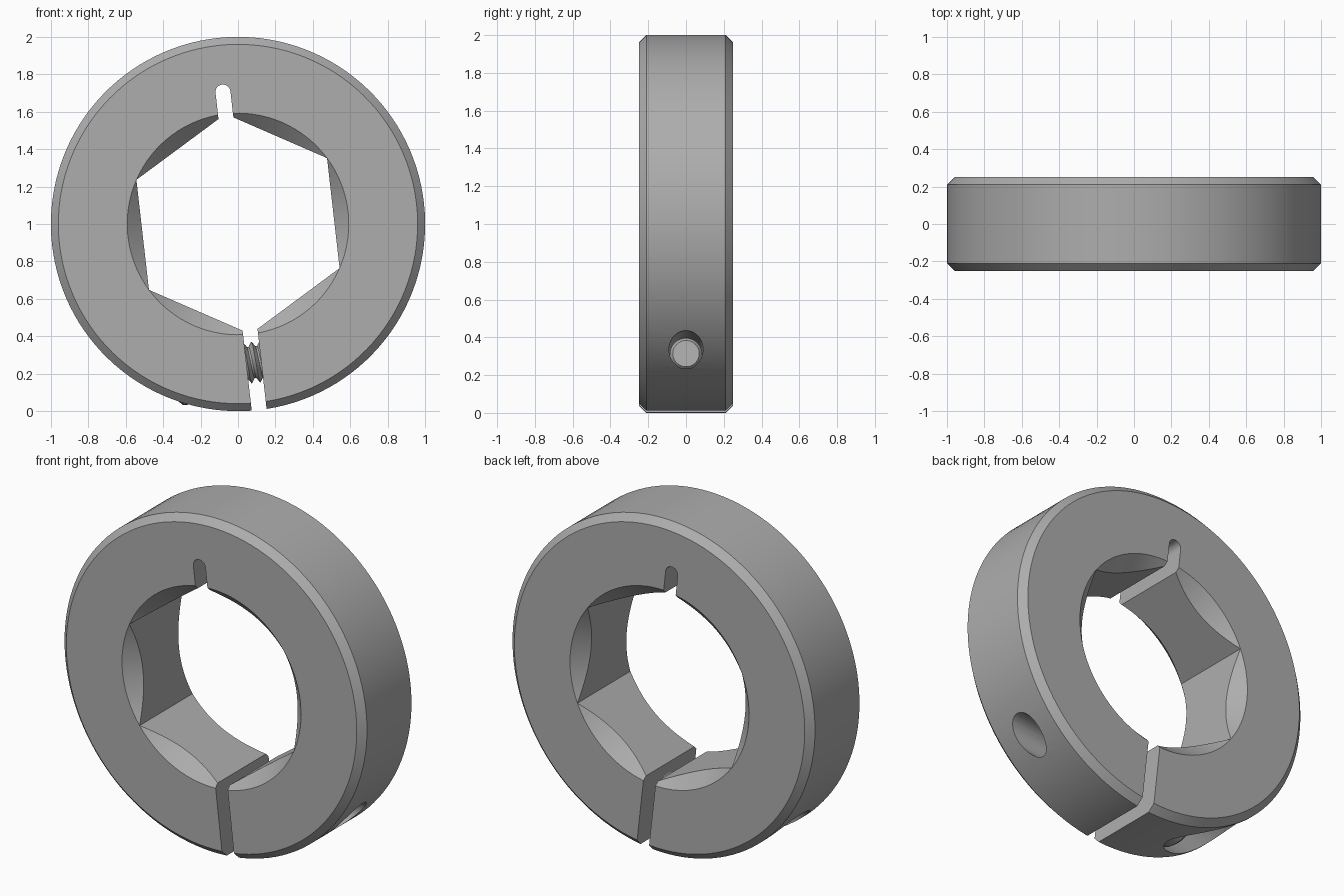
import bpy
import bmesh
from math import radians, pi
from mathutils import Matrix, Vector

if "Cube" in bpy.data.objects:
    bpy.data.objects.remove(bpy.data.objects["Cube"], do_unlink=True)

HALF = 0.25        # half thickness of the collar
BORE = 0.592       # hexagon corner radius
SCREW_Z = -0.744   # clamp screw height relative to the collar centre
SLOT = 0.08        # slot width
TO_Y = Matrix.Rotation(radians(-90), 4, 'X')
TO_X = Matrix.Rotation(radians(90), 4, 'Y')
PLACE = Matrix.Translation((0, 0, 1)) @ Matrix.Rotation(radians(-6.5), 4, 'Y')


def material(name, rgb):
    mat = bpy.data.materials.new(name)
    mat.use_nodes = True
    mat.diffuse_color = (*rgb, 1)
    mat.node_tree.nodes["Principled BSDF"].inputs["Base Color"].default_value = (*rgb, 1)
    return mat


steel = material("steel_grey", (0.42, 0.42, 0.42))


def finish(name, bm, matrix=Matrix()):
    bm.transform(matrix)
    bmesh.ops.recalc_face_normals(bm, faces=bm.faces)
    mesh = bpy.data.meshes.new(name)
    bm.to_mesh(mesh)
    bm.free()
    mesh.materials.append(steel)
    obj = bpy.data.objects.new(name, mesh)
    bpy.context.collection.objects.link(obj)
    return obj


def lathe(name, profile, sides, axis, turn=0.0):
    """Closed solid from (radius, position) rings around an axis."""
    bm = bmesh.new()
    rings = []
    for radius, along in profile:
        spin = [Matrix.Rotation(turn + 2 * pi * i / sides, 3, 'Z') for i in range(sides)]
        rings.append([bm.verts.new(s @ Vector((radius, 0, along))) for s in spin])
    for low, high in zip(rings, rings[1:]):
        for i in range(sides):
            j = (i + 1) % sides
            bm.faces.new((low[i], low[j], high[j], high[i]))
    bm.faces.new(rings[0])
    bm.faces.new(rings[-1])
    return finish(name, bm, axis)


def box(name, size, centre):
    bm = bmesh.new()
    bmesh.ops.create_cube(bm, size=1)
    return finish(name, bm, Matrix.Translation(centre) @ Matrix.Diagonal((*size, 1)))


def select(obj):
    bpy.ops.object.select_all(action='DESELECT')
    obj.select_set(True)
    bpy.context.view_layer.objects.active = obj


def cut(target, cutters):
    for cutter in cutters:
        cutter.hide_render = True
        mod = target.modifiers.new("cut", 'BOOLEAN')
        mod.operation, mod.solver, mod.object = 'DIFFERENCE', 'EXACT', cutter
        select(target)
        bpy.ops.object.modifier_apply(modifier=mod.name)
        bpy.data.objects.remove(cutter, do_unlink=True)


def settle(obj):
    obj.data.transform(PLACE)
    select(obj)
    bpy.ops.object.shade_smooth_by_angle(angle=radians(25))


# Collar body with chamfered rims
collar = lathe("clamp_collar", [(0.96, -HALF), (1, -HALF + 0.04),
                                (1, HALF - 0.04), (0.96, HALF)], 128, TO_Y)

# Hexagonal bore with conical lead-in at both faces
cutters = [lathe("hex_cutter", [(BORE, -0.4), (BORE, 0.4)], 6, TO_Y, pi / 6)]
for side in (-1, 1):
    cutters.append(lathe("lead_in_cutter", [(BORE + 0.05, side * (HALF + 0.05)),
                                            (BORE - 0.2, side * (HALF - 0.2))], 96, TO_Y))

# Clamping slot below, round-ended relief slot above
cutters.append(box("slot_cutter", (SLOT, 1, 0.8), (0, 0, -0.8)))
cutters.append(box("relief_cutter", (SLOT, 1, 0.31), (0, 0, 0.555)))
cutters.append(lathe("relief_end_cutter", [(SLOT / 2, -0.5), (SLOT / 2, 0.5)], 24,
                     Matrix.Translation((0, 0, 0.71)) @ TO_Y))

# Screw hole and counterbore for the head
screw_axis = Matrix.Translation((0, 0, SCREW_Z)) @ TO_X
cutters.append(lathe("hole_cutter", [(0.09, -0.3), (0.09, 1.1)], 40, screw_axis))
cutters.append(lathe("counterbore_cutter", [(0.195, -1.1), (0.195, -0.22)], 48, screw_axis))
cut(collar, cutters)
settle(collar)

# Clamp screw: socket head and shank
screw = lathe("clamp_screw", [(0.165, -0.42), (0.185, -0.40), (0.185, -0.22), (0.085, -0.22),
                              (0.085, 0.45), (0.07, 0.47)], 40, screw_axis)
cut(screw, [lathe("socket_cutter", [(0.1, -0.5), (0.1, -0.31)], 6, screw_axis)])
settle(screw)

# Helical thread seen in the slot
PITCH, TURNS = 0.045, 5
bm = bmesh.new()
start = -PITCH * TURNS / 2 - PITCH / 2
points = [bm.verts.new((r, 0, start + PITCH * t)) for r, t in ((0.078, 0), (0.112, 0.5), (0.078, 1))]
for a, b in zip(points, points[1:]):
    bm.edges.new((a, b))
thread = finish("screw_thread", bm)
mod = thread.modifiers.new("helix", 'SCREW')
mod.axis, mod.angle, mod.screw_offset = 'Z', 2 * pi, PITCH
mod.iterations, mod.steps, mod.render_steps = TURNS, 32, 32
mod.use_merge_vertices, mod.merge_threshold = True, 0.0005
mod.use_normal_calculate = True
select(thread)
bpy.ops.object.modifier_apply(modifier=mod.name)
thread.data.transform(screw_axis)
settle(thread)
